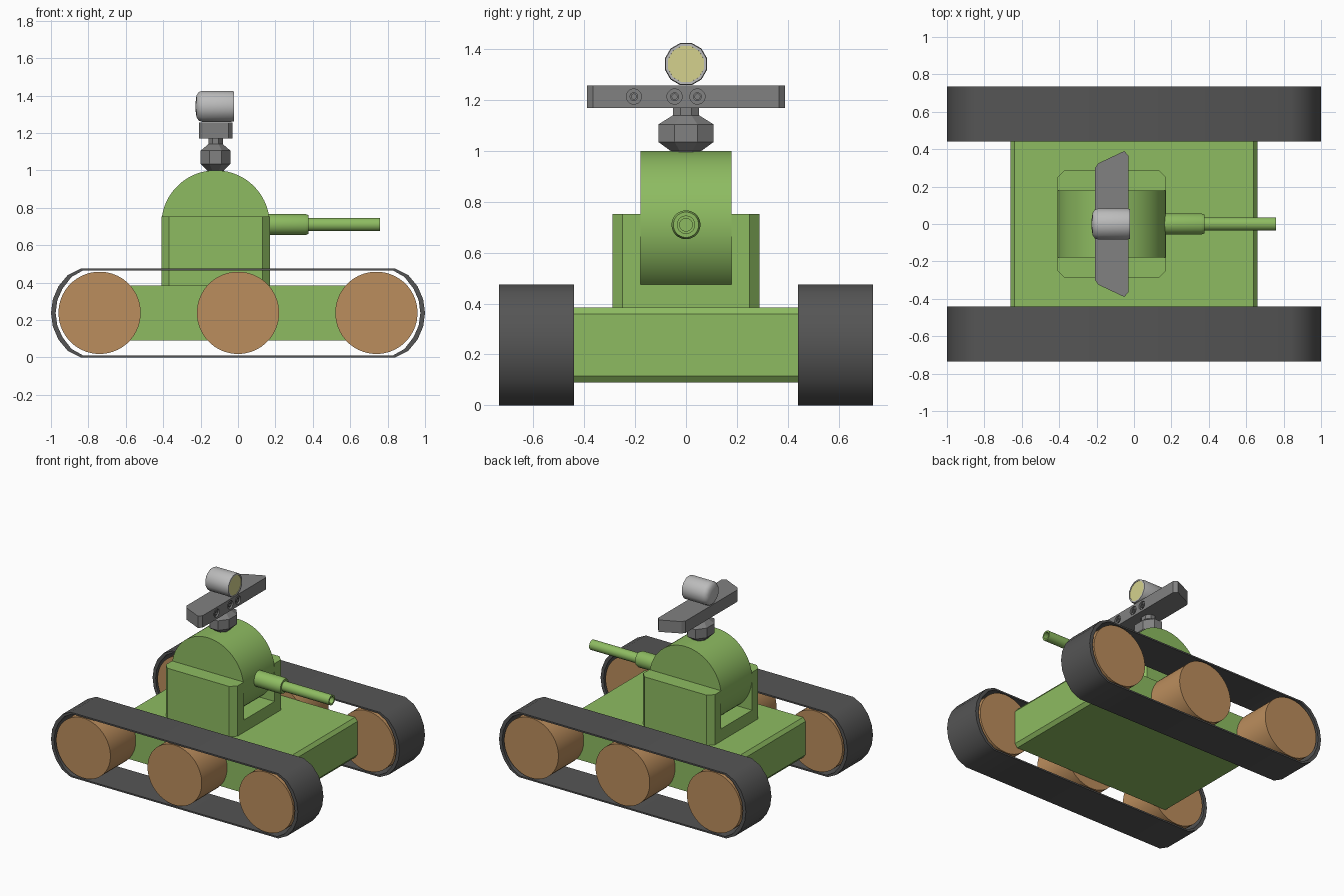
import bpy, bmesh, math
from mathutils import Vector

if "Cube" in bpy.data.objects:
    bpy.data.objects.remove(bpy.data.objects["Cube"])


def material(name, rgb):
    m = bpy.data.materials.new(name)
    m.diffuse_color = (*rgb, 1)
    m.use_nodes = True
    m.node_tree.nodes["Principled BSDF"].inputs["Base Color"].default_value = m.diffuse_color
    return m


GREEN = material("green paint", (0.27, 0.50, 0.12))
BROWN = material("brown wheel", (0.50, 0.27, 0.11))
RUBBER = material("dark rubber", (0.09, 0.09, 0.09))
METAL = material("dark metal", (0.22, 0.22, 0.22))
LIGHT = material("light metal", (0.5, 0.5, 0.5))
GLASS = material("yellow glass", (0.66, 0.64, 0.27))


def loft(name, rings, mat=None, smooth=None, closed=False):
    """Skin equal-length rings of points; cap the ends or close into a loop."""
    bm = bmesh.new()
    vs = [[bm.verts.new(p) for p in r] for r in rings]
    n = len(vs[0])
    pairs = list(zip(vs, vs[1:])) + ([(vs[-1], vs[0])] if closed else [])
    for a, b in pairs:
        for i in range(n):
            j = (i + 1) % n
            bm.faces.new((a[i], a[j], b[j], b[i]))
    if not closed:
        bm.faces.new(vs[0])
        bm.faces.new(vs[-1])
    bmesh.ops.recalc_face_normals(bm, faces=bm.faces)
    me = bpy.data.meshes.new(name)
    bm.to_mesh(me)
    bm.free()
    ob = bpy.data.objects.new(name, me)
    bpy.context.collection.objects.link(ob)
    if mat:
        me.materials.append(mat)
    if smooth:
        bpy.ops.object.select_all(action='DESELECT')
        ob.select_set(True)
        bpy.context.view_layer.objects.active = ob
        bpy.ops.object.shade_smooth_by_angle(angle=math.radians(smooth))
    return ob


def lathe(name, origin, axis, profile, sides, mat=None, smooth=35, squash=(1, 1)):
    """Revolve (distance along axis, radius) pairs around the x, y or z axis."""
    k = "xyz".index(axis)
    rings = []
    for t, r in profile:
        ring = []
        for i in range(sides):
            a = 2 * math.pi * (i + 0.5) / sides
            p = Vector(origin)
            p[k] += t
            p[(k + 1) % 3] += r * math.cos(a) * squash[0]
            p[(k + 2) % 3] += r * math.sin(a) * squash[1]
            ring.append(p)
        rings.append(ring)
    return loft(name, rings, mat, smooth)


def prism_z(name, outline, z0, z1, mat=None):
    return loft(name, [[(x, y, z) for x, y in outline] for z in (z0, z1)], mat)


def cut(target, cutter):
    m = target.modifiers.new("cut", 'BOOLEAN')
    m.operation = 'DIFFERENCE'
    m.solver = 'EXACT'
    m.object = cutter
    cutter.hide_render = True
    cutter.hide_viewport = True


# Hull with small chamfers along its front and back edges
hull = [(-.64, .09), (.64, .09), (.66, .115), (.66, .36),
        (.64, .385), (-.64, .385), (-.66, .36), (-.66, .115)]
loft("hull", [[(x, y, z) for x, z in hull] for y in (-.44, .44)], GREEN)

# Tracks: thin loops, thicker round the ends
outer_q = [(1.0, .2375), (.99, .31), (.96, .38), (.91, .44), (.84, .475)]
inner_q = [(.975, .2375), (.966, .305), (.938, .368), (.89, .43), (.83, .464)]


def full_loop(q):
    right = [(x, .475 - z) for x, z in q[:0:-1]] + q
    return right + [(-x, z) for x, z in reversed(q)] + [(-x, .475 - z) for x, z in q[1:]]


for side, label in ((-1, "right"), (1, "left")):
    ya, yb = side * .44, side * .735
    rings = [[(o[0], ya, o[1]), (o[0], yb, o[1]), (i[0], yb, i[1]), (i[0], ya, i[1])]
             for o, i in zip(full_loop(outer_q), full_loop(inner_q))]
    loft(label + "_track", rings, RUBBER, 35, closed=True)
    # Wheels
    for x, pos in ((-.74, "rear"), (0, "middle"), (.74, "front")):
        lathe(f"{label}_{pos}_wheel", (x, 0, .238), 'y',
              [(side * .44, .22), (side * .733, .22)], 48, BROWN)

# Turret body: chamfered block with a slot for the drum
c = .04
x0, x1, w = -.41, .172, .29
block = [(x0 + c, -w), (x1 - c, -w), (x1, -w + c), (x1, w - c),
         (x1 - c, w), (x0 + c, w), (x0, w - c), (x0, -w + c)]
turret = prism_z("turret_body", block, .38, .753, GREEN)
slot = prism_z("slot_cutter", [(-.6, -.178), (.4, -.178), (.4, .178), (-.6, .178)], .475, .9)
cut(turret, slot)
lathe("turret_drum", (-.12, 0, .71), 'y', [(-.178, .29), (.178, .29)], 64, GREEN)

# Gun: thick sleeve and hollow barrel
lathe("gun_sleeve", (0, 0, .71), 'x',
      [(.12, .057), (.36, .057), (.378, .05)], 24, GREEN, 50)
lathe("gun_barrel", (0, 0, .71), 'x',
      [(.3, .036), (.76, .036), (.76, .025), (.5, .025)], 24, GREEN)

# Sensor neck: squashed octagonal bulb
u = 1 / math.cos(math.pi / 8)
lathe("sensor_neck", (-.12, 0, 0), 'z',
      [(.98, .055 * u), (1.0, .06 * u), (1.035, .108 * u), (1.105, .108 * u),
       (1.14, .052 * u), (1.18, .052 * u)], 8, METAL, None, (.74, 1))

# Sensor bar with swept ends and three countersunk ports
half = [(-.03, .365), (-.052, .39), (-.19, .325), (-.208, .30)]
bar = prism_z("sensor_bar", half + [(x, -y) for x, y in reversed(half)], 1.17, 1.257, METAL)
for i, y in enumerate((-.205, -.045, .045)):
    cut(bar, lathe(f"port_cutter_{i}", (-.03, y, 1.214), 'x',
                   [(.01, .03), (-.012, .03)], 16))
    lathe(f"sensor_port_{i}", (-.03, y, 1.214), 'x',
          [(-.02, .017), (-.004, .017), (-.004, .01), (-.015, .01)], 16, METAL)

# Lamp with domed back and recessed lens
lathe("lamp_housing", (0, 0, 1.342), 'x',
      [(-.226, .03), (-.222, .06), (-.21, .079), (-.19, .086), (-.04, .086),
       (-.022, .083), (-.022, .073), (-.035, .072)], 12, LIGHT, 50)
lathe("lamp_lens", (0, 0, 1.342), 'x', [(-.04, .073), (-.025, .073)], 12, GLASS)
